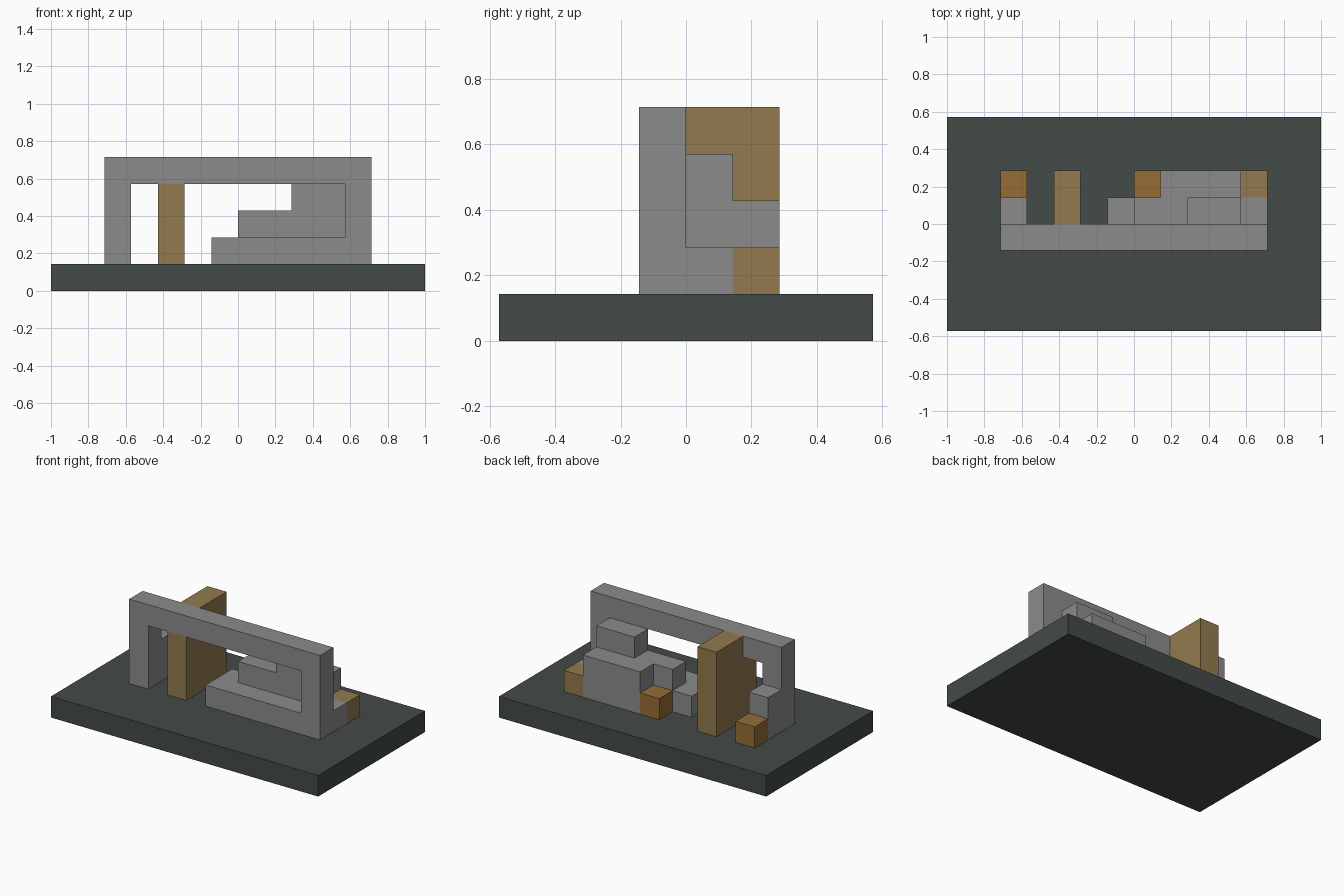
import bpy
import bmesh
from mathutils import Vector

if "Cube" in bpy.data.objects:
    bpy.data.objects.remove(bpy.data.objects["Cube"], do_unlink=True)

U = 1 / 7  # grid module


def material(name, rgb):
    mat = bpy.data.materials.new(name)
    mat.use_nodes = True
    colour = (*rgb, 1)
    mat.diffuse_color = colour
    mat.node_tree.nodes["Principled BSDF"].inputs["Base Color"].default_value = colour
    return mat


slate = material("dark slate", (0.057, 0.069, 0.066))
grey = material("mid grey", (0.26, 0.26, 0.26))
tan = material("tan", (0.29, 0.195, 0.076))
ochre = material("ochre", (0.30, 0.15, 0.035))


def prism(name, mat, profile, start, end, axis="y"):
    """Extrude a side profile between two grid positions along an axis."""
    def place(a, b):
        return Vector((a, start, b) if axis == "y" else (start, a, b)) * U

    bm = bmesh.new()
    face = bm.faces.new([bm.verts.new(place(a, b)) for a, b in profile])
    out = bmesh.ops.extrude_face_region(bm, geom=[face], use_keep_orig=True)
    moved = [v for v in out["geom"] if isinstance(v, bmesh.types.BMVert)]
    direction = Vector((0, 1, 0) if axis == "y" else (1, 0, 0))
    bmesh.ops.translate(bm, verts=moved, vec=direction * (end - start) * U)
    bmesh.ops.recalc_face_normals(bm, faces=bm.faces)
    mesh = bpy.data.meshes.new(name)
    bm.to_mesh(mesh)
    bm.free()
    mesh.materials.append(mat)
    obj = bpy.data.objects.new(name, mesh)
    bpy.context.collection.objects.link(obj)
    return obj


def box(name, mat, x, y, z):
    profile = [(x[0], z[0]), (x[1], z[0]), (x[1], z[1]), (x[0], z[1])]
    return prism(name, mat, profile, *y)


# Base slab
box("base", slate, (-7, 7), (-4, 4), (0, 1))

# Front frame: post, lintel, right post and low sill in one outline
prism("front_frame", grey,
      [(-5, 1), (-4, 1), (-4, 4), (4, 4), (4, 2), (-1, 2), (-1, 1),
       (5, 1), (5, 5), (-5, 5)], -1, 0)

# Stepped mass behind the frame
prism("stepped_block", grey,
      [(-1, 1), (5, 1), (5, 2), (4, 2), (4, 4), (2, 4), (2, 3),
       (0, 3), (0, 2), (-1, 2)], 0, 1)
box("rear_block", grey, (1, 4), (1, 2), (1, 3))
box("post_buttress", grey, (-5, -4), (0, 1), (1, 3))

# Tower notched under the lintel
prism("tower", tan,
      [(-1, 1), (2, 1), (2, 5), (0, 5), (0, 4), (-1, 4)], -3, -2, axis="x")

# Small cubes along the back
for name, mat, x in (("right_cube", ochre, -5), ("middle_cube", ochre, 0),
                     ("left_cube", tan, 4)):
    box(name, mat, (x, x + 1), (1, 2), (1, 2))
